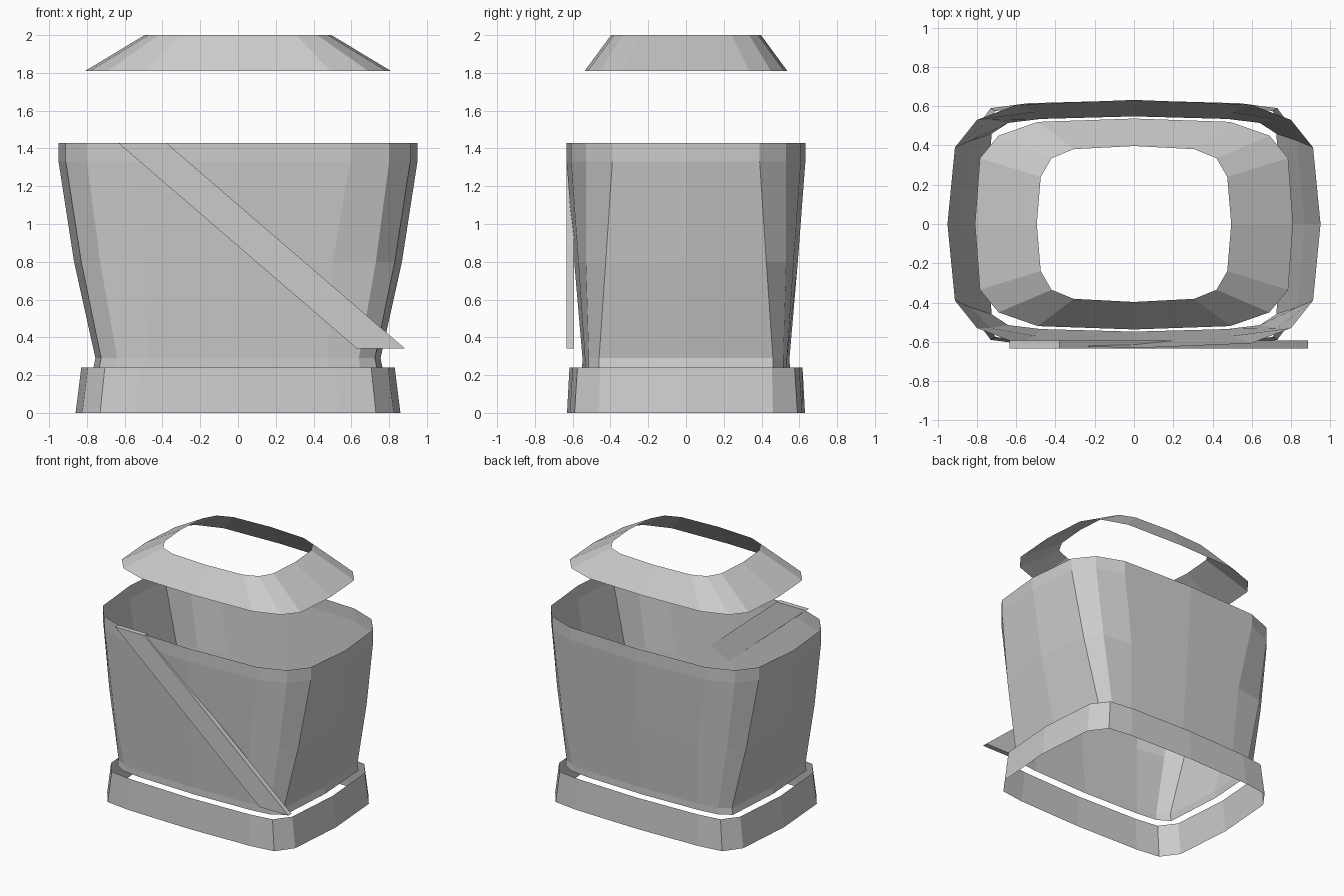
import bpy

if "Cube" in bpy.data.objects:
    bpy.data.objects.remove(bpy.data.objects["Cube"])


def make(name, verts, faces):
    mesh = bpy.data.meshes.new(name)
    mesh.from_pydata(verts, [], faces)
    mesh.update()
    obj = bpy.data.objects.new(name, mesh)
    bpy.context.collection.objects.link(obj)
    return obj


def ring(quarter, z):
    """Mirror a quarter outline (side point to back point) into 16 points."""
    half = quarter + [(-x, y) for x, y in quarter[-2::-1]]
    full = half + [(x, -y) for x, y in half[-2:0:-1]]
    return [(x, y, z) for x, y in full]


def shell(name, levels):
    """Open faceted tube through outlines given as (z, quarter)."""
    verts = [p for z, q in levels for p in ring(q, z)]
    n = 16
    faces = [(k * n + i, k * n + (i + 1) % n, (k + 1) * n + (i + 1) % n, (k + 1) * n + i)
             for k in range(len(levels) - 1) for i in range(n)]
    return make(name, verts, faces)


# Flared torso shell, open at top and bottom
torso_top = [(0.95, 0), (0.912, 0.39), (0.80, 0.53), (0.595, 0.608), (0, 0.632)]
shell("torso", [
    (0.24, [(0.765, 0), (0.735, 0.46), (0.645, 0.515), (0.48, 0.535), (0, 0.55)]),
    (0.29, [(0.755, 0), (0.725, 0.46), (0.64, 0.515), (0.475, 0.535), (0, 0.548)]),
    (0.80, [(0.868, 0), (0.83, 0.425), (0.73, 0.53), (0.50, 0.57), (0, 0.592)]),
    (1.33, torso_top),
    (1.43, torso_top),
])

# Belt band around the waist
shell("belt", [
    (0, [(0.86, 0), (0.825, 0.46), (0.73, 0.59), (0.54, 0.615), (0, 0.63)]),
    (0.24, [(0.83, 0), (0.795, 0.455), (0.705, 0.575), (0.52, 0.60), (0, 0.617)]),
])

# Sloping shoulder collar floating above
shell("collar", [
    (1.81, [(0.81, 0), (0.785, 0.335), (0.69, 0.45), (0.49, 0.52), (0, 0.537)]),
    (2.0, [(0.495, 0), (0.475, 0.24), (0.42, 0.335), (0.307, 0.381), (0, 0.397)]),
])

# Diagonal sash across the front
outline = [(0.63, 0.34), (0.885, 0.34), (-0.38, 1.43), (-0.635, 1.43)]
verts = [(x, y, z) for y in (-0.633, -0.594) for x, z in outline]
faces = [(0, 1, 2, 3), (7, 6, 5, 4)]
faces += [(i, i + 4, (i + 1) % 4 + 4, (i + 1) % 4) for i in range(4)]
make("sash", verts, faces)
